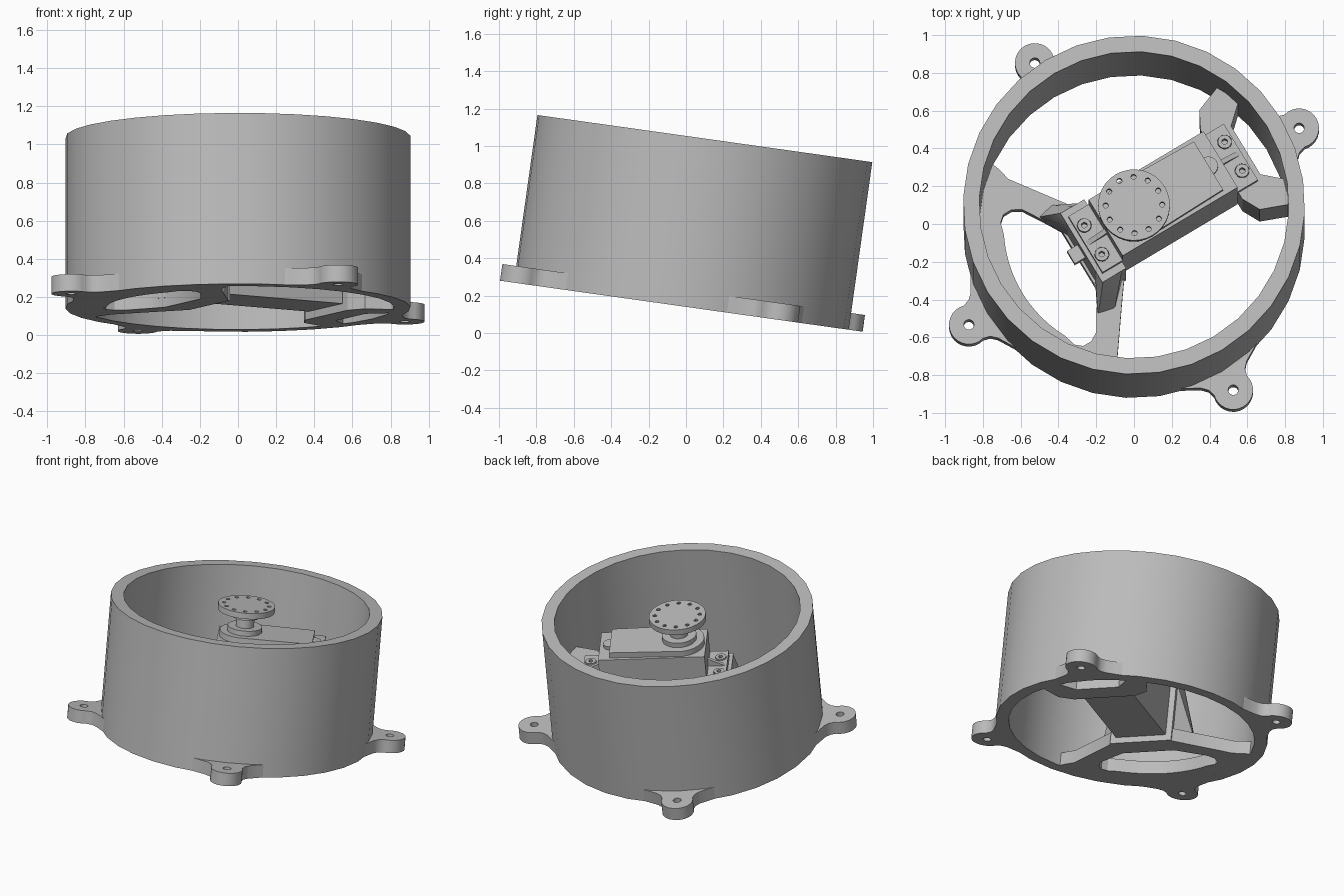
import bpy, bmesh
from math import sin, cos, radians
from mathutils import Matrix, Vector

cube = bpy.data.objects.get("Cube")
if cube:
    bpy.data.objects.remove(cube)

grey = bpy.data.materials.new("plain_grey")
grey.use_nodes = True
GREY = (0.5, 0.5, 0.5, 1)
grey.diffuse_color = GREY
grey.node_tree.nodes["Principled BSDF"].inputs["Base Color"].default_value = GREY

# The whole assembly leans back and is turned about its own axis
POSE = (Matrix.Translation((0, -0.025, 0.143))
        @ Matrix.Rotation(radians(-8), 4, 'X')
        @ Matrix.Rotation(radians(31), 4, 'Z'))


def arc(r, a0=0, a1=360, n=32, c=(0, 0)):
    """Points on an arc; a full turn leaves out the repeated end."""
    full = a1 - a0 == 360
    steps = n if full else n + 1
    angles = [radians(a0 + (a1 - a0) * i / n) for i in range(steps)]
    return [(c[0] + r * cos(a), c[1] + r * sin(a)) for a in angles]


def flip(points):
    return [(x, -y) for x, y in reversed(points)]


def box(x0, x1, w):
    return [(x0, -w), (x1, -w), (x1, w), (x0, w)]


def finish(name, bm, turn=0):
    bmesh.ops.remove_doubles(bm, verts=bm.verts, dist=0.0002)
    bmesh.ops.recalc_face_normals(bm, faces=bm.faces)
    mesh = bpy.data.meshes.new(name)
    bm.to_mesh(mesh)
    bm.free()
    mesh.materials.clear()
    mesh.materials.append(grey)
    obj = bpy.data.objects.new(name, mesh)
    bpy.context.collection.objects.link(obj)
    obj.matrix_world = POSE @ Matrix.Rotation(radians(turn), 4, 'Z')
    bpy.ops.object.select_all(action='DESELECT')
    obj.select_set(True)
    bpy.context.view_layer.objects.active = obj
    bpy.ops.object.shade_smooth_by_angle(angle=radians(30))
    return obj


def slab(name, loops, z0, z1, turn=0):
    """Extrude an outline; further loops become holes."""
    curve = bpy.data.curves.new(name + "_outline", 'CURVE')
    curve.dimensions = '2D'
    curve.fill_mode = 'BOTH'
    curve.extrude = (z1 - z0) / 2
    for loop in loops:
        spline = curve.splines.new('POLY')
        spline.points.add(len(loop) - 1)
        for p, (x, y) in zip(spline.points, loop):
            p.co = (x, y, 0, 1)
        spline.use_cyclic_u = True
    temp = bpy.data.objects.new(name + "_outline", curve)
    bpy.context.collection.objects.link(temp)
    graph = bpy.context.evaluated_depsgraph_get()
    mesh = bpy.data.meshes.new_from_object(temp.evaluated_get(graph))
    bm = bmesh.new()
    bm.from_mesh(mesh)
    bmesh.ops.translate(bm, verts=bm.verts, vec=(0, 0, (z0 + z1) / 2))
    bpy.data.objects.remove(temp)
    bpy.data.curves.remove(curve)
    bpy.data.meshes.remove(mesh)
    return finish(name, bm, turn)


def hull(name, points):
    bm = bmesh.new()
    for p in points:
        bm.verts.new(Vector(p))
    bmesh.ops.convex_hull(bm, input=bm.verts)
    return finish(name, bm)


# Housing
WALL = 0.82
slab("housing_wall", [arc(0.905), arc(WALL)], 0, 0.905)

# Four mounting ears with flared roots
root = [(0.955, 0.112), (0.925, 0.14), (0.89, 0.2), (0.85, 0.27)]
tip = arc(0.105, -105, 105, 16, (1.02, 0))
ear = tip + root + flip(root)
for i in range(4):
    slab(f"mounting_ear_{i + 1}", [ear, arc(0.027, n=16, c=(1.02, 0))], 0, 0.09, i * 90)

# Floor web with its rounded triangular opening
edge = arc(WALL, 178, 125, 10) + [(-0.455, 0.63), (-0.44, 0.56), (-0.26, 0.31), (-0.19, 0.215)]
opening = arc(0.69, 179, 153, 6) + [(-0.595, 0.38), (-0.56, 0.41), (-0.51, 0.41),
                                    (-0.46, 0.38), (-0.38, 0.25), (-0.34, 0.18)]
slab("floor_web", [edge + flip(edge), opening + flip(opening)], 0, 0.09)

# Posts that carry the motor
SEAT = 0.46
slab("inner_post", [box(-0.325, -0.178, 0.215)], 0, SEAT)
slab("outer_post", [box(0.54, 0.69, 0.215)], 0, SEAT)
arm = [(0.54, 0.215), (0.59, 0.31), (0.745, 0.37), (0.80, 0.25), (0.69, 0.15)]
for side, word in ((1, "back"), (-1, "front")):
    slab(f"wall_arm_{word}", [[(x, y * side) for x, y in arm]], 0, SEAT)
    foot = [(-0.19, 0.2), (-0.32, 0.13), (-0.32, 0.33), (-0.41, 0.31), (-0.37, 0.24)]
    top = [(-0.19, 0.2), (-0.32, 0.13), (-0.25, 0.215), (-0.32, 0.215)]
    hull(f"gusset_{word}", [(x, y * side, 0.05) for x, y in foot]
         + [(x, y * side, SEAT) for x, y in top])

# Motor case
slab("motor_case", [box(-0.175, 0.535, 0.175)], 0.04, 0.68)
lid = arc(0.165, 100, 260, 16) + [(0.46, -0.15), (0.46, 0.15)]
slab("gear_lid", [lid], 0.68, 0.72)
slab("lid_boss", [arc(0.05, n=20, c=(0.46, 0))], 0.68, 0.705)
slab("cable_stub", [box(-0.39, -0.32, 0.04)], 0.28, 0.34)

# Motor flanges, screws and ribs
for word, x0, x1, screw in (("inner", -0.3, -0.175, -0.253), ("outer", 0.535, 0.66, 0.614)):
    holes = [arc(0.038, n=16, c=(screw, y)) for y in (-0.09, 0.09)]
    slab(f"motor_flange_{word}", [box(x0, x1, 0.175)] + holes, SEAT, 0.505)
    for n, y in enumerate((-0.09, 0.09)):
        slab(f"screw_{word}_{n + 1}", [arc(0.036, n=16, c=(screw, y)),
                                       arc(0.016, n=6, c=(screw, y))], SEAT, 0.515)
    near, far = (x1, x0) if word == "inner" else (x0, x1)
    hull(f"flange_rib_{word}", [(x, y, z) for y in (-0.013, 0.013)
                                for x, z in ((near, 0.5), (far, 0.5), (near, 0.56))])

# Output shaft and drilled disc
slab("shaft_boss", [arc(0.115)], 0.72, 0.755)
slab("output_shaft", [arc(0.06, n=24)], 0.755, 0.83)
slab("disc_hub", [arc(0.09)], 0.82, 0.865)
drilled = [arc(0.014, n=10, c=c) for c in arc(0.15, n=12)]
slab("output_disc", [arc(0.19)] + drilled, 0.865, 0.905)
